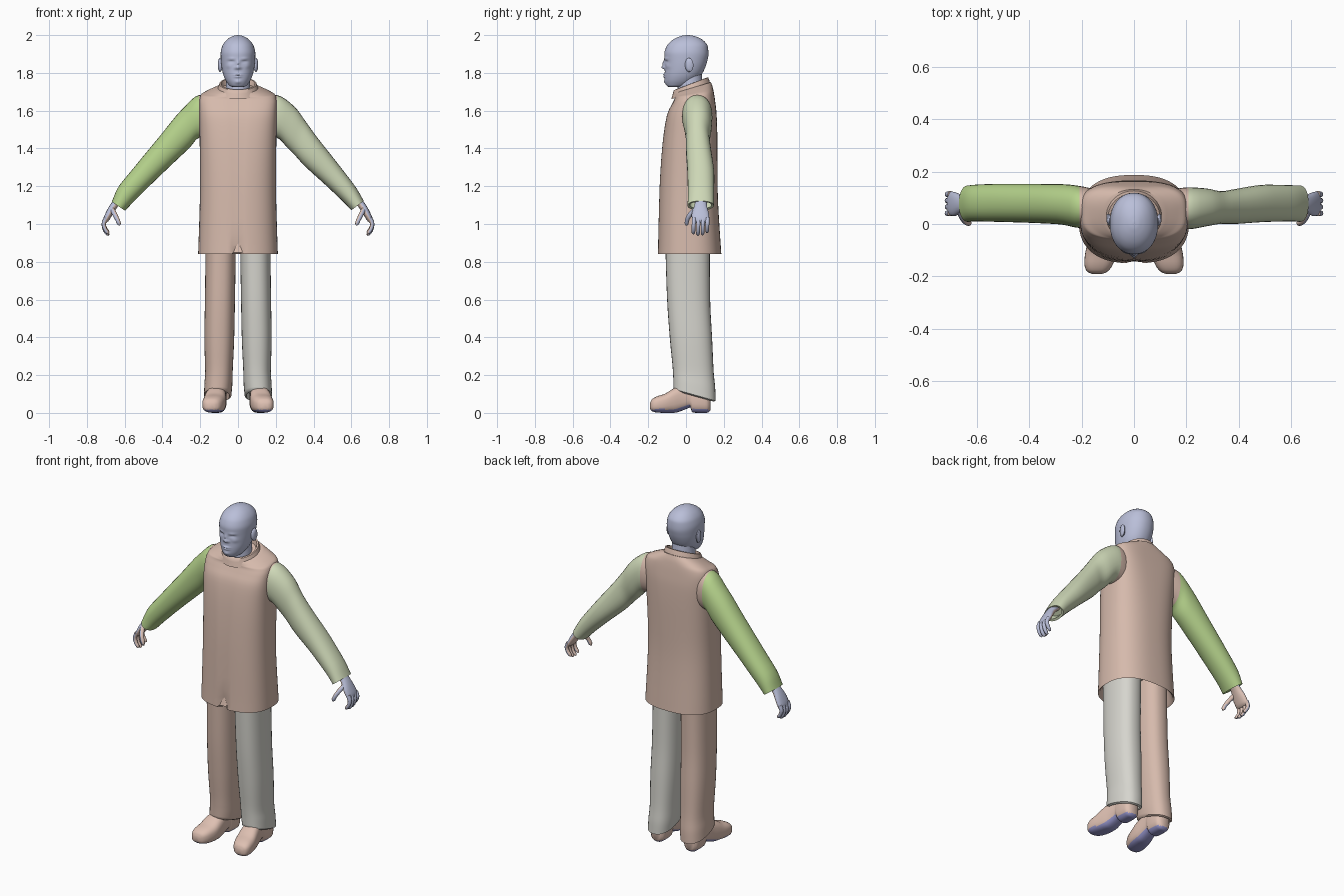
import bpy, bmesh, math
from mathutils import Vector


def material(name, r, g, b):
    lin = [((c / 255 + 0.055) / 1.055) ** 2.4 for c in (r, g, b)]
    m = bpy.data.materials.new(name)
    m.diffuse_color = (*lin, 1)
    return m


SKIN = material("pale lavender", 186, 191, 217)
JACKET = material("dusty pink", 214, 186, 172)
SHOE = material("light pink", 222, 192, 178)
GREEN = material("leaf green", 182, 211, 140)
PALE = material("pale green", 206, 216, 183)
GREY = material("warm grey", 214, 213, 206)
SOLE = material("violet blue", 150, 150, 205)
PALM = material("palm pink", 220, 194, 182)


def smooth_rows(rows, k):
    """Add k-1 rows between each pair, without overshooting."""
    def tangent(i, j):
        if i == 0:
            return rows[1][j] - rows[0][j]
        if i == len(rows) - 1:
            return rows[-1][j] - rows[-2][j]
        a, b = rows[i][j] - rows[i - 1][j], rows[i + 1][j] - rows[i][j]
        return 2 * a * b / (a + b) if a * b > 0 else 0
    out = []
    for i in range(len(rows) - 1):
        for q in range(k):
            t = q / k
            h = (2*t**3 - 3*t**2 + 1, t**3 - 2*t**2 + t, 3*t**2 - 2*t**3, t**3 - t**2)
            out.append(tuple(h[0] * rows[i][j] + h[1] * tangent(i, j) + h[2] * rows[i + 1][j]
                             + h[3] * tangent(i + 1, j) for j in range(len(rows[0]))))
    return out + [tuple(rows[-1])]


def ring(c, a, b, e=2.0, n=32):
    """Superellipse around c with half axes a and b."""
    pts = []
    for i in range(n):
        t = 2 * math.pi * i / n
        u, v = math.cos(t), math.sin(t)
        u = math.copysign(abs(u) ** (2 / e), u) if abs(u) > 1e-6 else 0
        v = math.copysign(abs(v) ** (2 / e), v) if abs(v) > 1e-6 else 0
        pts.append(Vector(c) + Vector(a) * u + Vector(b) * v)
    return pts


def loft(name, rings, mats, rule=None, angle=50):
    """Closed skin over rings; rule(face) picks the material slot."""
    bm = bmesh.new()
    vs = [[bm.verts.new(p) for p in r] for r in rings]
    n = len(vs[0])
    for r0, r1 in zip(vs, vs[1:]):
        for i in range(n):
            bm.faces.new((r0[i], r0[(i + 1) % n], r1[(i + 1) % n], r1[i]))
    bm.faces.new(vs[0])
    bm.faces.new(vs[-1])
    bmesh.ops.recalc_face_normals(bm, faces=bm.faces)
    bm.normal_update()
    if rule:
        for f in bm.faces:
            f.material_index = int(rule(f))
    me = bpy.data.meshes.new(name)
    bm.to_mesh(me)
    bm.free()
    for m in mats:
        me.materials.append(m)
    ob = bpy.data.objects.new(name, me)
    bpy.context.collection.objects.link(ob)
    bpy.context.view_layer.objects.active = ob
    ob.select_set(True)
    bpy.ops.object.shade_smooth_by_angle(angle=math.radians(angle))
    ob.select_set(False)
    return ob


def level(z, x0, x1, y0, y1, e=2.0, slope=0.0, n=32):
    """Horizontal ring, optionally tilted along y."""
    b = (y1 - y0) / 2
    return ring(((x0 + x1) / 2, (y0 + y1) / 2, z), ((x1 - x0) / 2, 0, 0), (0, b, b * slope), e, n)


def limb(s, xt, zt, xb, zb, y0, y1, e=2.2, n=28):
    """Ring between an upper and a lower edge point, s = side."""
    return ring((s * (xt + xb) / 2, (y0 + y1) / 2, (zt + zb) / 2),
                (s * (xt - xb) / 2, 0, (zt - zb) / 2), (0, (y1 - y0) / 2, 0), e, n)


# jacket: z, half width, front, back, exponent, tilt
rows = smooth_rows([(.84, .211, -.15, .187, 2.5, 0), (.9, .209, -.148, .183, 2.5, 0),
                    (1.2, .201, -.14, .167, 2.5, 0), (1.45, .203, -.122, .166, 2.8, 0),
                    (1.58, .206, -.1, .162, 3.2, 0), (1.64, .206, -.075, .155, 3.4, .05),
                    (1.68, .198, -.06, .148, 3.2, .12), (1.7, .165, -.06, .142, 2.6, .22),
                    (1.722, .11, -.06, .132, 2.2, .3)], 4)
rows = [(.93, .18, -.12, .155, 2.5, 0), (.85, .2, -.14, .176, 2.5, 0)] + rows
rings = [level(z, -w, w, a, b, e, t, 64) for z, w, a, b, e, t in rows]
for r in rings[2:]:
    p = r[48]                                  # front seam and hem slit
    if p.z < 1.69:
        p.y += .004 + max(0, .95 - p.z) * .3
loft("jacket", rings, [JACKET])

# stand-up collar
loft("collar", [level(z, -w, w, a, b, 2, .38, 40) for z, w, a, b in (
    (1.70, .112, -.078, .13), (1.725, .104, -.07, .123), (1.742, .099, -.065, .117),
    (1.743, .09, -.057, .108), (1.70, .083, -.05, .1))], [JACKET])

# sleeves: upper edge, lower edge, front, back
end = [(.655, 1.118, .61, 1.082, .02, .135), (.63, 1.15, .585, 1.11, .02, .135)]
sleeves = {
    1: [(.14, 1.685, .14, 1.46, -.01, .13), (.207, 1.682, .207, 1.455, -.02, .14),
        (.30, 1.62, .26, 1.405, -.008, .135), (.36, 1.54, .305, 1.36, 0, .125),
        (.412, 1.468, .345, 1.315, 0, .132), (.54, 1.305, .465, 1.205, .008, .15),
        (.63, 1.185, .565, 1.11, .01, .148), (.666, 1.122, .60, 1.073, .008, .147)],
    -1: [(.14, 1.685, .14, 1.46, -.01, .13), (.207, 1.682, .207, 1.455, -.015, .145),
         (.30, 1.603, .255, 1.405, -.002, .152), (.42, 1.458, .345, 1.32, .004, .153),
         (.55, 1.3, .47, 1.2, .008, .153), (.64, 1.185, .565, 1.105, .01, .15),
         (.668, 1.118, .598, 1.07, .008, .147)]}
for s, side, col in ((1, "right", PALE), (-1, "left", GREEN)):
    loft(side + "_sleeve", [limb(s, *r) for r in smooth_rows(sleeves[s], 4) + end],
         [col, JACKET], lambda f: abs(f.calc_center_median().x) < .206)

    # hand: palm, fingers and thumb, pink on the inner side
    inner = lambda f, s=s: f.normal.x * s < -.2
    palm = [(.64, 1.16, .60, 1.13, .05, .11), (.66, 1.125, .63, 1.1, .047, .11),
            (.678, 1.1, .645, 1.08, .042, .112), (.70, 1.06, .668, 1.043, .03, .122),
            (.714, 1.025, .686, 1.015, .032, .124), (.713, 1.008, .698, 1.006, .045, .112)]
    loft(side + "_palm", [limb(s, *r, n=20) for r in smooth_rows(palm, 3)], [SKIN, PALM], inner)

    def finger(name, path, r):
        path = smooth_rows(path, 3)
        rr = []
        for i, p in enumerate(path):
            d = (Vector(path[min(i + 1, len(path) - 1)]) - Vector(path[max(i - 1, 0)])).normalized()
            a = d.cross(Vector((0, 1, 0))).normalized()
            k = r * (1 - .25 * i / len(path)) * (.45 if i == len(path) - 1 else 1)
            rr.append(ring(p, a * k, d.cross(a) * k, 2, 10))
        loft(name, rr, [SKIN, PALM], inner)

    for i, drop in enumerate((.008, 0, .002, .014)):
        y = .042 + i * .024
        finger(f"{side}_finger_{i + 1}", [(s * .7, y, 1.03), (s * .711, y - .001, .995 + drop / 2),
               (s * .703, y - .002, .963 + drop), (s * .684, y - .003, .94 + drop)], .012)
    finger(side + "_thumb", [(s * .665, .05, 1.075), (s * .652, .022, 1.05),
                             (s * .638, .006, 1.022), (s * .626, .002, .993)], .0135)

    # trouser leg with a hem sloping down to the back
    leg = [(1.0, .01, .17, -.112, .128, 0), (.84, .012, .172, -.108, .126, 0),
           (.6, .016, .175, -.1, .128, 0), (.4, .02, .178, -.086, .138, 0),
           (.22, .028, .174, -.07, .147, -.1), (.15, .03, .178, -.067, .155, -.22),
           (.095, .035, .18, -.066, .157, -.28)]
    hem = [(.088, .045, .17, -.055, .147, -.28), (.12, .05, .165, -.05, .14, -.28)]
    loft(side + "_trouser_leg", [level(z, s * a, s * b, c, d, 2.4, t)
         for z, a, b, c, d, t in smooth_rows(leg, 4) + hem], [GREY if s > 0 else JACKET])

    # shoe: y, centre x, half width, bottom, top
    shoe = [(-.191, .141, .018, .022, .05), (-.182, .14, .038, .01, .07),
            (-.155, .135, .054, .002, .087), (-.11, .126, .06, 0, .102),
            (-.065, .119, .057, 0, .13), (-.02, .114, .05, .012, .145), (.022, .111, .046, .028, .145),
            (.034, .11, .048, .002, .145), (.07, .11, .05, 0, .14), (.11, .11, .046, 0, .13),
            (.13, .11, .028, .014, .11)]
    loft(side + "_shoe", [ring((s * x, y, (a + b) / 2), (w, 0, 0), (0, 0, (b - a) / 2), 2.7, 28)
         for y, x, w, a, b in smooth_rows(shoe, 3)], [SHOE, SOLE],
         lambda f: f.normal.z < -.55 or f.calc_center_median().z < .016)

    # ear
    ear = [(.002, .3), (.008, .75), (.016, 1), (.022, .95), (.027, .6)]
    loft(side + "_ear", [ring((s * (.078 + d), .008 + d * .5, 1.842), (0, .021 * k, .006 * k),
         (0, -.004 * k, .037 * k), 2, 20) for d, k in ear], [SKIN])

# neck
loft("neck", [level(z, -w, w, a, b, 2, .2) for z, w, a, b in (
    (1.64, .075, -.045, .1), (1.72, .064, -.045, .088), (1.80, .062, -.04, .083))], [SKIN])

# head: z, half width, front, back
rows = [(1.724, .02, -.088, -.03), (1.73, .042, -.1, .0), (1.745, .056, -.108, .035),
        (1.765, .068, -.112, .06), (1.79, .078, -.113, .082), (1.82, .085, -.112, .098),
        (1.86, .09, -.113, .112), (1.90, .092, -.115, .119), (1.94, .084, -.103, .115),
        (1.97, .065, -.077, .094), (1.99, .038, -.041, .06), (1.998, .017, -.014, .03),
        (2.0, .003, .003, .01)]
rings = [level(*(z, -w, w, a, b), 2.15, 0, 72) for z, w, a, b in smooth_rows(rows, 6)]
# face relief: x, z, spread x, spread z, push
relief = [(0, 1.85, .008, .017, -.011), (0, 1.829, .011, .008, -.018), (.014, 1.825, .006, .005, -.006),
          (.036, 1.874, .018, .006, -.005), (.034, 1.859, .014, .007, .010),
          (.034, 1.856, .009, .004, -.005), (.05, 1.835, .014, .011, -.004),
          (0, 1.79, .019, .004, -.010), (0, 1.779, .016, .004, -.009), (0, 1.752, .016, .01, -.006)]
for r in rings:
    for p in r:
        if p.y < -.02:
            p.y += sum(d * math.exp(-((abs(p.x) - x) / sx) ** 2 - ((p.z - z) / sz) ** 2)
                       for x, z, sx, sz, d in relief)
loft("head", rings, [SKIN], angle=80)
